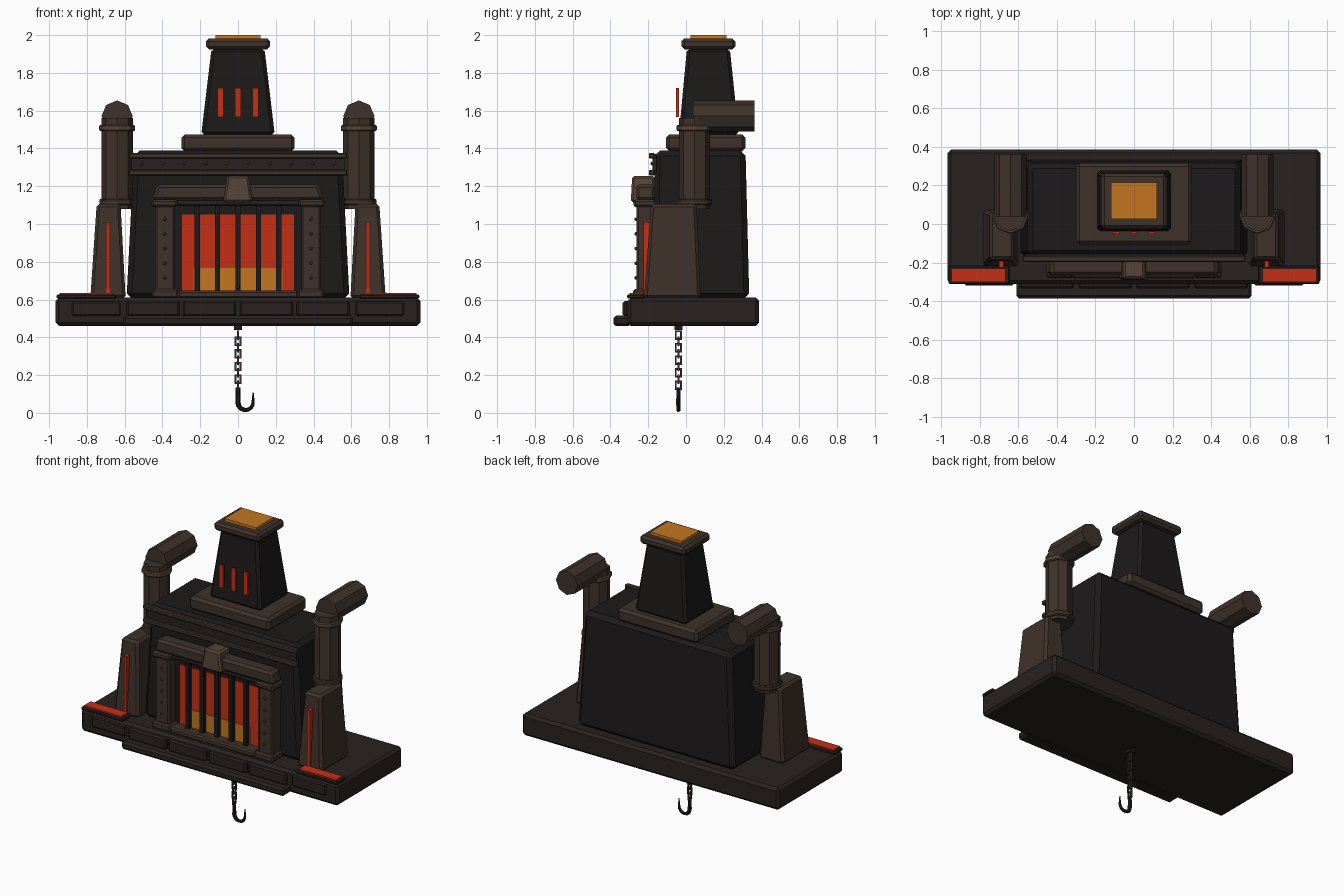
import bpy, bmesh, math
from mathutils import Vector

if "Cube" in bpy.data.objects:
    bpy.data.objects.remove(bpy.data.objects["Cube"])


def material(name, r, g, b):
    m = bpy.data.materials.new(name)
    m.diffuse_color = (r, g, b, 1)
    m.use_nodes = True
    m.node_tree.nodes["Principled BSDF"].inputs["Base Color"].default_value = m.diffuse_color
    return m


IRON = material("dark_iron", 0.012, 0.010, 0.010)
STONE = material("dark_stone", 0.022, 0.016, 0.014)
BRONZE = material("bronze", 0.050, 0.032, 0.023)
LIGHT = material("light_bronze", 0.095, 0.058, 0.038)
RED = material("red_glow", 0.55, 0.030, 0.008)
ORANGE = material("orange_glow", 0.55, 0.18, 0.015)


def finish(name, bm, mat, bevel=0.0):
    bmesh.ops.recalc_face_normals(bm, faces=bm.faces[:])
    me = bpy.data.meshes.new(name)
    bm.to_mesh(me)
    bm.free()
    ob = bpy.data.objects.new(name, me)
    bpy.context.collection.objects.link(ob)
    me.materials.append(mat)
    if bevel:
        mod = ob.modifiers.new("bevel", "BEVEL")
        mod.width, mod.segments = bevel, 1
    return ob


def block(name, x, y, z, mat, bevel=0.0, top=None):
    """Box from (min, max) ranges; top = optional (x range, y range) for a taper."""
    tx, ty = top or (x, y)
    bm = bmesh.new()
    rings = []
    for (a, b), h in (((x, y), z[0]), ((tx, ty), z[1])):
        pts = ((a[0], b[0]), (a[1], b[0]), (a[1], b[1]), (a[0], b[1]))
        rings.append([bm.verts.new((p, q, h)) for p, q in pts])
    lo, hi = rings
    bm.faces.new(lo)
    bm.faces.new(hi)
    for i in range(4):
        j = (i + 1) % 4
        bm.faces.new((lo[i], lo[j], hi[j], hi[i]))
    return finish(name, bm, mat, bevel)


def side(s, a, b):
    return tuple(sorted((s * a, s * b)))


def rod(name, p, q, r, mat, sides=8, bevel=0.0):
    p, q = Vector(p), Vector(q)
    bm = bmesh.new()
    bmesh.ops.create_cone(bm, cap_ends=True, segments=sides, radius1=r, radius2=r, depth=(q - p).length)
    ob = finish(name, bm, mat, bevel)
    ob.location = (p + q) / 2
    if abs((q - p).y) > 1e-4:
        ob.rotation_euler = (-math.pi / 2, 0, 0)
    return ob


def rivet(name, x, y, z):
    bm = bmesh.new()
    bmesh.ops.create_icosphere(bm, subdivisions=1, radius=0.01)
    ob = finish(name, bm, LIGHT)
    ob.location = (x, y, z)


# Base slab, front step and front stones
block("base_slab", (-.965, .965), (-.31, .387), (.46, .61), STONE, .018)
block("front_step", (-.61, .61), (-.385, -.29), (.46, .515), STONE, .014)
for cx, w in ((-.75, .13), (-.45, .14), (-.15, .14), (.15, .14), (.45, .14), (.75, .13)):
    yf = -.318 if abs(cx) > .6 else -.335
    block("base_stone", (cx - w, cx + w), (yf, -.29), (.512, .592), STONE, .01)

# Furnace body, chimney and glowing vents
block("furnace_body", (-.59, .59), (-.175, .335), (.605, 1.388), IRON, .028,
      ((-.55, .55), (-.165, .315)))
block("chimney_base", (-.30, .30), (-.105, .315), (1.385, 1.475), BRONZE, .018)
block("chimney", (-.195, .195), (-.038, .28), (1.47, 1.93), IRON, .018,
      ((-.14, .14), (.005, .232)))
block("chimney_cap", (-.17, .17), (-.025, .262), (1.925, 1.982), BRONZE, .016)
block("chimney_glow", (-.118, .118), (.025, .215), (1.975, 2.0), ORANGE)
for cx in (-.092, 0, .092):
    block("chimney_vent", (cx - .016, cx + .016), (-.052, -.038), (1.567, 1.72), RED)

# Riveted band across the top of the body
block("band_panel", (-.565, .565), (-.178, -.155), (1.27, 1.37), STONE)
for z in (1.272, 1.362):
    block("band_rail", (-.578, .578), (-.197, -.165), (z - .015, z + .015), BRONZE, .006)
for i in range(10):
    rivet("band_rivet", -.51 + i * 1.02 / 9, -.18, 1.32)

# Fire opening with bars
block("opening_back", (-.345, .345), (-.195, -.16), (.61, 1.12), IRON)
block("fire_glow", (-.297, .297), (-.202, -.19), (.645, 1.05), RED)
block("fire_bed", (-.235, .235), (-.208, -.195), (.645, .768), ORANGE)
for i in range(-2, 3):
    block("grate_bar", (i * .108 - .014, i * .108 + .014), (-.236, -.208), (.63, 1.1), IRON)
block("opening_sill", (-.32, .32), (-.28, -.17), (.607, .648), BRONZE, .01)
rivet("grate_knob", 0, -.24, .665)

# Door frame: lintel and keystone
block("lintel", (-.452, .452), (-.265, -.165), (1.125, 1.21), BRONZE, .016,
      ((-.43, .43), (-.265, -.165)))
block("lintel_lip", (-.33, .33), (-.245, -.165), (1.095, 1.135), STONE, .008)
block("keystone", (-.078, .078), (-.292, -.165), (1.115, 1.255), LIGHT, .012,
      ((-.056, .056), (-.285, -.165)))

for s in (-1, 1):
    # Door pillars with rivets
    block("pillar", side(s, .335, .44), (-.262, -.16), (.62, 1.12), BRONZE, .01)
    block("pillar_capital", side(s, .32, .457), (-.278, -.16), (1.09, 1.13), BRONZE, .01)
    block("pillar_foot", side(s, .315, .455), (-.28, -.16), (.607, .655), BRONZE, .01)
    for i in range(5):
        rivet("pillar_rivet", s * .387, -.265, .715 + i * .0775)

    # Side buttress with glowing slit
    block("buttress", side(s, .595, .782), (-.222, .077), (.605, 1.107), BRONZE, .016,
          (side(s, .622, .748), (-.185, .057)))
    block("buttress_slit", side(s, .677, .699), (-.226, -.18), (.63, 1.01), RED)

    # Ember tray
    block("ember_tray", side(s, .645, .96), (-.312, -.218), (.605, .627), STONE, .006)
    block("ember_glow", side(s, .665, .945), (-.300, -.230), (.615, .636), RED)

    # Exhaust pipe turning to the back
    px, py = s * .64, .045
    rod("pipe_upright", (px, py, 1.08), (px, py, 1.56), .083, BRONZE)
    rod("pipe_lower_collar", (px, py, 1.1), (px, py, 1.133), .096, BRONZE, 8, .006)
    rod("pipe_upper_collar", (px, py, 1.492), (px, py, 1.524), .097, LIGHT, 8, .006)
    rod("pipe_outlet", (px, .038, 1.572), (px, .363, 1.572), .082, BRONZE)

# Hanging chain: square links turned alternately
CY = -.04
block("chain_mount", (-.022, .022), (CY - .022, CY + .022), (.438, .465), IRON)
for i in range(9):
    bm = bmesh.new()
    prof = []
    for w, h in ((.018, .025), (.009, .016)):
        for d in (-.005, .005):
            ring = [(-w, -h), (w, -h), (w, h), (-w, h)]
            prof.append([bm.verts.new((a, d, b)) for a, b in ring])
    of, ob_, nf, nb = prof
    for a, b in ((of, ob_), (ob_, nb), (nb, nf), (nf, of)):
        for k in range(4):
            m = (k + 1) % 4
            bm.faces.new((a[k], a[m], b[m], b[k]))
    link = finish("chain_link", bm, BRONZE)
    link.location = (0, CY, .412 - i * .0333)
    link.rotation_euler = (0, 0, math.pi / 2 * (i % 2 == 0))

# Hook: a flat tapered J swept through a half circle
path = [(0, .135, .012), (0, .09, .013)]
for k in range(9):
    t = math.pi + math.pi * k / 8
    path.append((.04 + .04 * math.cos(t), .055 + .04 * math.sin(t), .014 - .0007 * k))
path.append((.08, .108, .003))
bm = bmesh.new()
rings = []
for i, (x, z, r) in enumerate(path):
    a, b = path[max(i - 1, 0)], path[min(i + 1, len(path) - 1)]
    t = Vector((b[0] - a[0], 0, b[1] - a[1])).normalized()
    n = Vector((-t.z, 0, t.x))
    c = Vector((x, CY, z))
    rings.append([bm.verts.new(c + n * r * math.cos(q) + Vector((0, r * math.sin(q), 0)))
                  for q in (k * math.pi / 3 for k in range(6))])
for a, b in zip(rings, rings[1:]):
    for k in range(6):
        m = (k + 1) % 6
        bm.faces.new((a[k], a[m], b[m], b[k]))
bm.faces.new(rings[0])
bm.faces.new(rings[-1])
finish("hook", bm, IRON)
